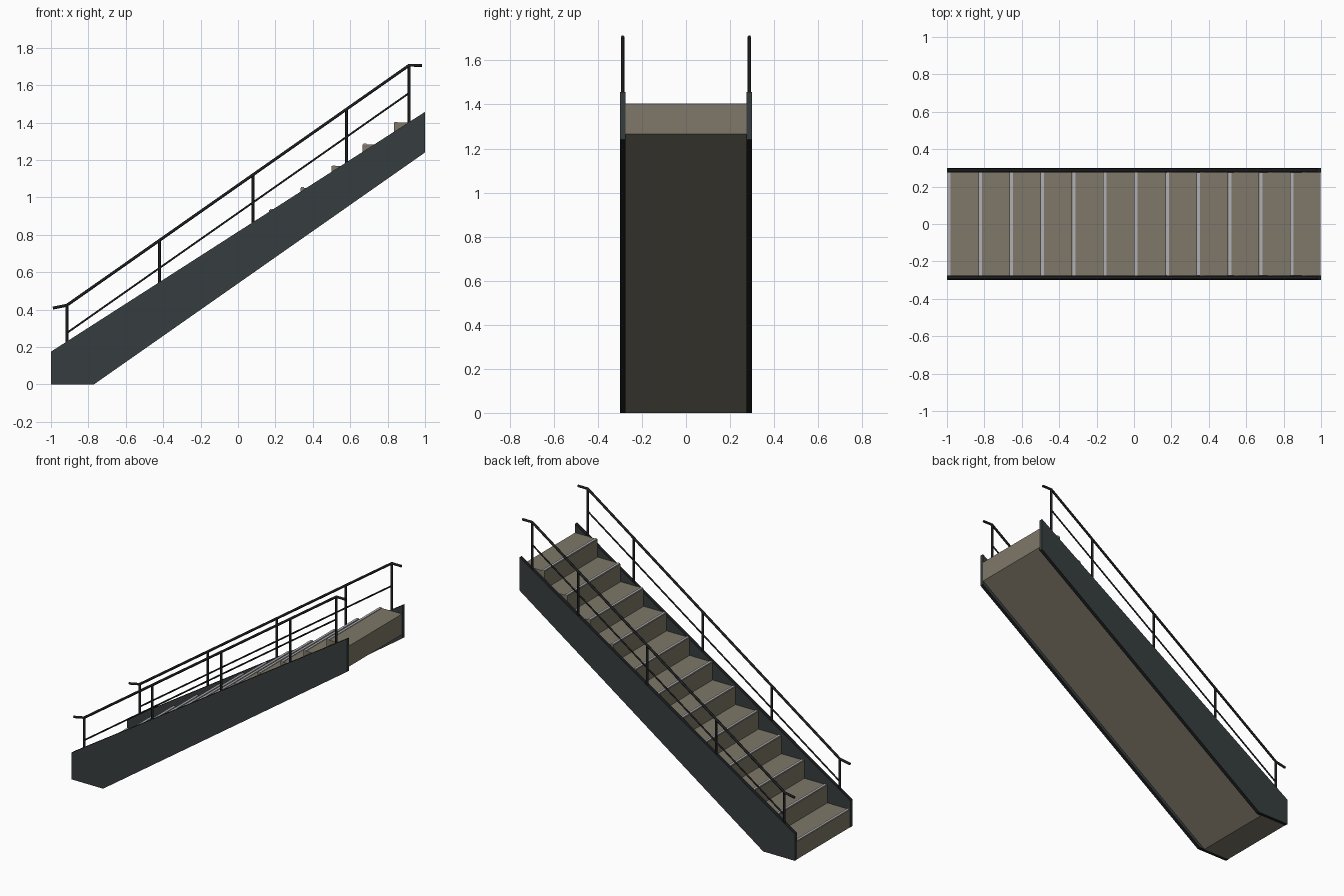
import bpy, bmesh
from mathutils import Vector

if "Cube" in bpy.data.objects:
    bpy.data.objects.remove(bpy.data.objects["Cube"])


def material(name, rgb):
    m = bpy.data.materials.new(name)
    m.diffuse_color = (*rgb, 1)
    m.use_nodes = True
    m.node_tree.nodes["Principled BSDF"].inputs["Base Color"].default_value = m.diffuse_color
    return m


STONE = material("warm_stone", (0.21, 0.188, 0.138))
SLATE = material("slate_steel", (0.037, 0.047, 0.049))
BLACK = material("black_metal", (0.012, 0.013, 0.014))
GREY = material("light_grey_strip", (0.43, 0.43, 0.46))

STEPS = 12
RUN = 2.0 / STEPS
RISE = 1.4 / STEPS
HALF = 0.275      # half width between the stringers
RAIL_Y = 0.2875   # centre line of stringers and railings


def prism(name, profile, y0, y1, mats):
    """Extrude an xz profile from y0 to y1."""
    bm = bmesh.new()
    face = bm.faces.new([bm.verts.new((x, y0, z)) for x, z in profile])
    ext = bmesh.ops.extrude_face_region(bm, geom=[face])
    moved = [v for v in ext["geom"] if isinstance(v, bmesh.types.BMVert)]
    bmesh.ops.translate(bm, verts=moved, vec=(0, y1 - y0, 0))
    bmesh.ops.recalc_face_normals(bm, faces=bm.faces)
    mesh = bpy.data.meshes.new(name)
    for m in mats:
        mesh.materials.append(m)
    if len(mats) > 1:  # top and bottom edges take the second colour
        for f in bm.faces:
            f.material_index = 1 if abs(f.normal.z) > 0.3 else 0
    bm.to_mesh(mesh)
    bm.free()
    ob = bpy.data.objects.new(name, mesh)
    bpy.context.collection.objects.link(ob)
    return ob


def tube(name, points, y, radius):
    """Round bar through xz points."""
    cu = bpy.data.curves.new(name, 'CURVE')
    cu.dimensions = '3D'
    cu.bevel_depth = radius
    cu.bevel_resolution = 2
    cu.use_fill_caps = True
    sp = cu.splines.new('POLY')
    sp.points.add(len(points) - 1)
    for p, (x, z) in zip(sp.points, points):
        p.co = (x, y, z, 1)
    cu.materials.append(BLACK)
    ob = bpy.data.objects.new(name, cu)
    bpy.context.collection.objects.link(ob)


# Stair body: saw-tooth top, sloping soffit
saw = []
for i in range(STEPS):
    x0 = -0.998 if i == 0 else -1 + i * RUN
    x1 = 0.998 if i == STEPS - 1 else -1 + (i + 1) * RUN
    saw += [(x0, (i + 1) * RISE), (x1, (i + 1) * RISE)]
prism("stair_body", [(-0.805, 0), (-0.998, 0)] + saw + [(0.998, 1.265)],
      -HALF, HALF, [STONE])

# Anti-slip strips along the nosings
for i in range(STEPS):
    x, z = -1 + i * RUN + 0.004, (i + 1) * RISE
    prism(f"nosing_strip_{i + 1}",
          [(x, z - 0.002), (x + 0.016, z - 0.002), (x + 0.016, z + 0.004), (x, z + 0.004)],
          -HALF, HALF, [GREY])

# Stringers and railings on both sides
STRINGER = [(-1, 0), (-0.77, 0), (1, 1.24), (1, 1.457), (-1, 0.175)]
A, B = Vector((-0.915, 0.423)), Vector((0.915, 1.706))
for side, s in (("front", -1), ("back", 1)):
    y0, y1 = sorted((s * HALF, s * 0.299))
    prism(f"stringer_{side}", STRINGER, y0, y1, [SLATE, BLACK])
    y = s * RAIL_Y
    tube(f"handrail_{side}", [(-0.99, 0.408), A, B, (0.985, 1.706)], y, 0.008)
    tube(f"mid_rail_{side}", [(A.x, A.y - 0.148), (B.x, B.y - 0.148)], y, 0.005)
    for n, x in enumerate((-0.915, -0.42, 0.08, 0.58, 0.915)):
        top = A.y + (B.y - A.y) * (x - A.x) / (B.x - A.x)
        foot = 0.175 + 0.641 * (x + 1) - 0.02
        tube(f"post_{side}_{n + 1}", [(x, foot), (x, top)], y, 0.0075)
